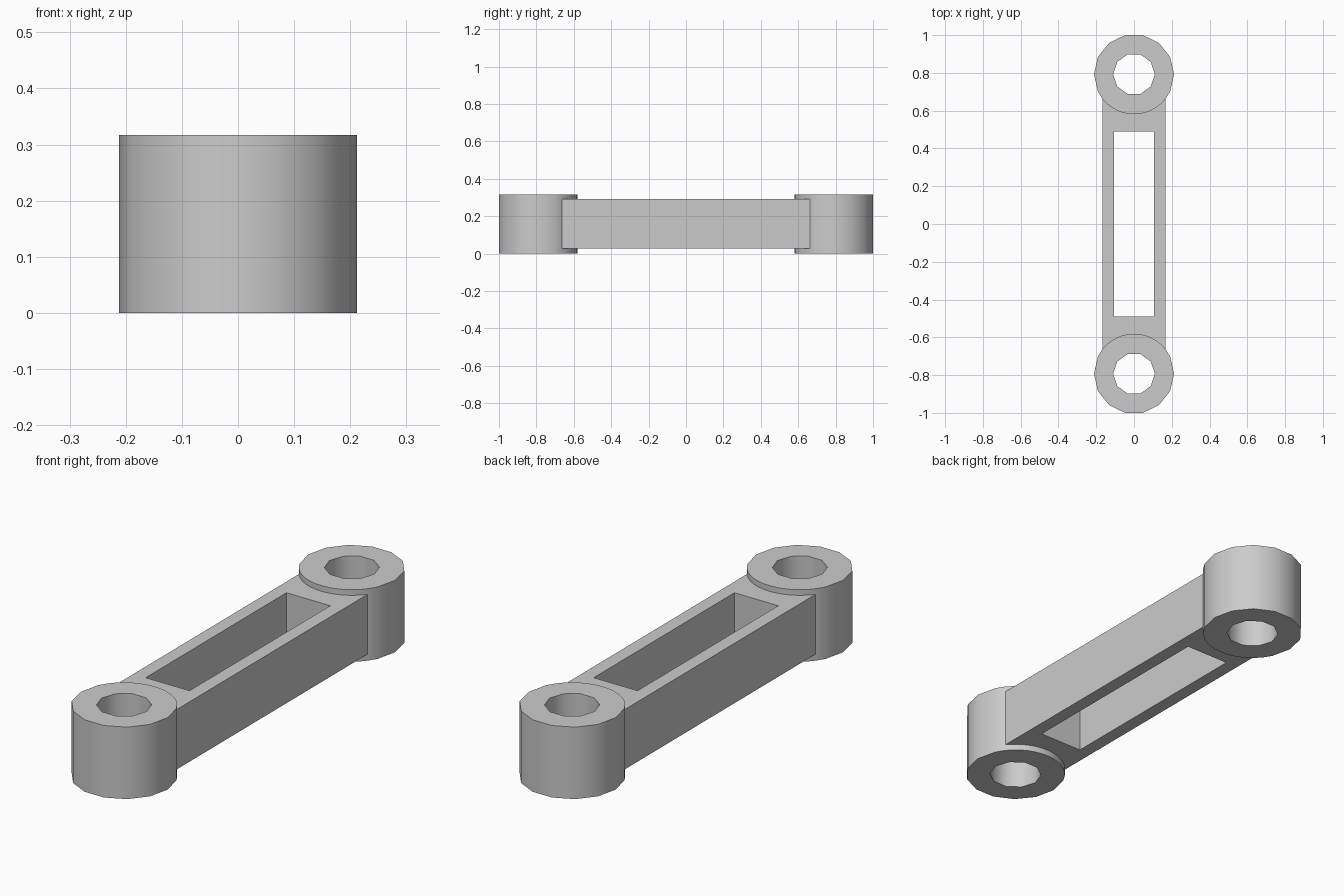
import bpy, bmesh
from math import radians, sin, cos, tau

if "Cube" in bpy.data.objects:
    bpy.data.objects.remove(bpy.data.objects["Cube"], do_unlink=True)

grey = bpy.data.materials.new("light grey")
grey.use_nodes = True
grey.diffuse_color = (0.6, 0.6, 0.6, 1)
grey.node_tree.nodes["Principled BSDF"].inputs["Base Color"].default_value = (0.6, 0.6, 0.6, 1)

HEIGHT = 0.317
BOSS_Y, BOSS_R, HOLE_R = 0.793, 0.212, 0.11
BAR_X, BAR_Y, BAR_Z = 0.167, 0.663, (0.028, 0.292)
SLOT_X, SLOT_Y = 0.107, 0.49


def extrude_ring(name, outer, inner, z0, z1):
    """Solid plate with a through opening, from two counter-clockwise outlines."""
    bm = bmesh.new()
    edges = []
    for outline in (outer, inner):
        verts = [bm.verts.new((x, y, z0)) for x, y in outline]
        edges += [bm.edges.new((a, b)) for a, b in zip(verts, verts[1:] + verts[:1])]
    bmesh.ops.triangle_fill(bm, edges=edges, use_beauty=True)
    bottom = list(bm.faces)
    top = bmesh.ops.extrude_face_region(bm, geom=bottom, use_keep_orig=True)["geom"]
    bmesh.ops.translate(bm, verts=[v for v in top if isinstance(v, bmesh.types.BMVert)],
                        vec=(0, 0, z1 - z0))
    bmesh.ops.recalc_face_normals(bm, faces=bm.faces)
    bmesh.ops.dissolve_limit(bm, angle_limit=radians(1), verts=bm.verts, edges=bm.edges)
    mesh = bpy.data.meshes.new(name)
    bm.to_mesh(mesh)
    bm.free()
    mesh.materials.append(grey)
    obj = bpy.data.objects.new(name, mesh)
    bpy.context.collection.objects.link(obj)
    return obj


def arc(radius, angles, y=0):
    return [(radius * cos(a), y + radius * sin(a)) for a in angles]


def rectangle(x, y):
    return [(-x, -y), (x, -y), (x, y), (-x, y)]


# Connecting bar with its long slot
extrude_ring("connecting_bar", rectangle(BAR_X, BAR_Y), rectangle(SLOT_X, SLOT_Y), *BAR_Z)

# End bosses: coarse outer side, finer arc where they meet the bar
coarse = [i * tau / 14 for i in range(-1, 9)]
fine = [radians(217.5 + 105 * i / 12) for i in range(13)]
bore = [i * tau / 10 for i in range(10)]
for name, turn in (("back_boss", 1), ("front_boss", -1)):
    outer = [(x * turn, y * turn) for x, y in arc(BOSS_R, coarse + fine, BOSS_Y)]
    inner = [(x * turn, y * turn) for x, y in arc(HOLE_R, bore, BOSS_Y)]
    boss = extrude_ring(name, outer, inner, 0, HEIGHT)
    bpy.ops.object.select_all(action="DESELECT")
    boss.select_set(True)
    bpy.context.view_layer.objects.active = boss
    bpy.ops.object.shade_smooth_by_angle(angle=radians(40))
